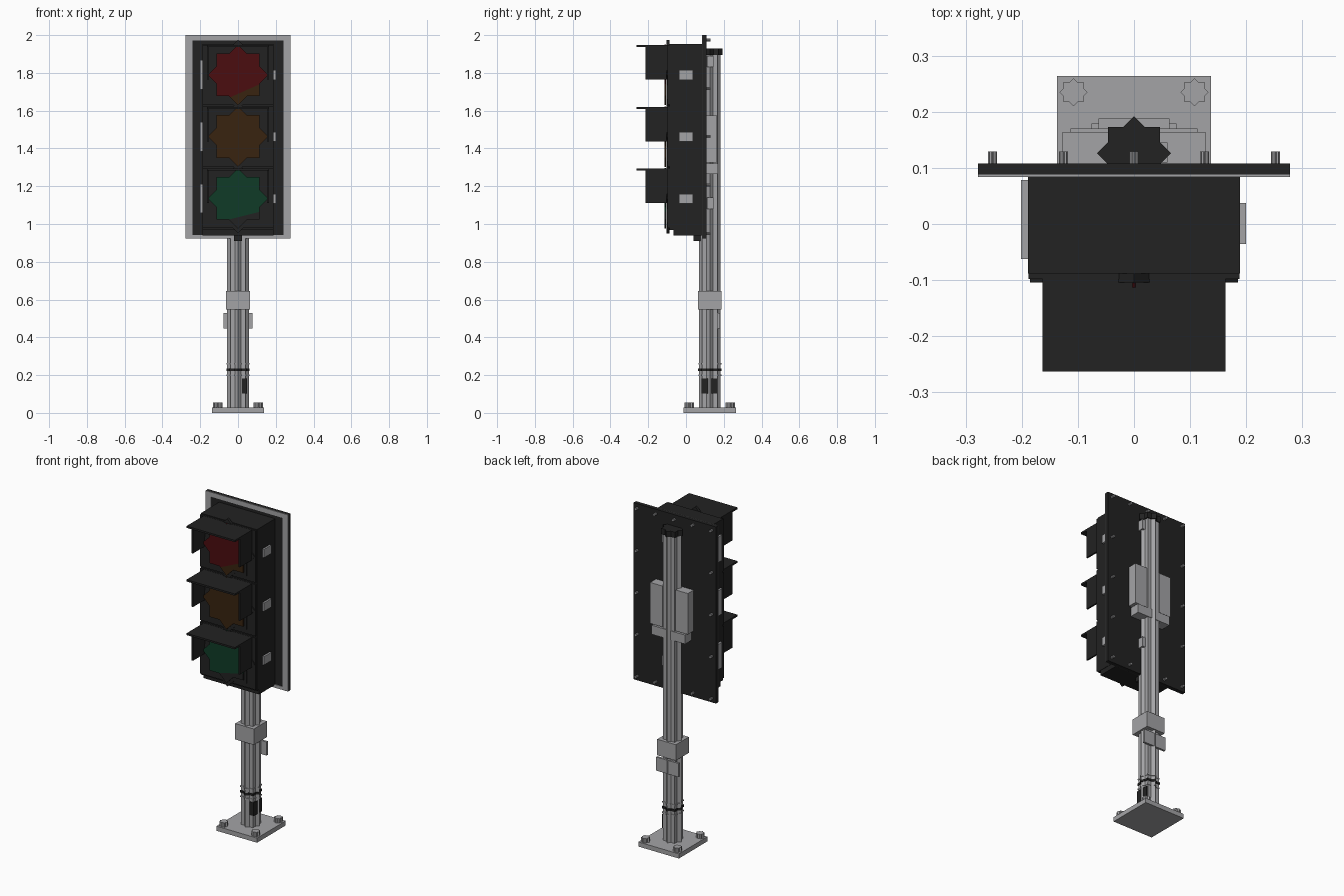
import bpy, bmesh, math
from mathutils import Vector, Matrix

if "Cube" in bpy.data.objects:
    bpy.data.objects.remove(bpy.data.objects["Cube"])


def material(name, rgb):
    m = bpy.data.materials.new(name)
    m.use_nodes = True
    m.diffuse_color = (*rgb, 1)
    bsdf = next(n for n in m.node_tree.nodes if n.type == 'BSDF_PRINCIPLED')
    bsdf.inputs["Base Color"].default_value = (*rgb, 1)
    return m


BLACK = material("black housing", (0.016, 0.016, 0.016))
GREY = material("galvanised grey", (0.37, 0.37, 0.38))
RED = material("dark red lens", (0.07, 0.004, 0.005))
AMBER = material("dark amber lens", (0.04, 0.017, 0.005))
GREEN = material("dark green lens", (0.005, 0.044, 0.02))


def finish(name, bm, *mats):
    bmesh.ops.recalc_face_normals(bm, faces=bm.faces)
    me = bpy.data.meshes.new(name)
    bm.to_mesh(me)
    bm.free()
    for m in mats:
        me.materials.append(m)
    ob = bpy.data.objects.new(name, me)
    bpy.context.collection.objects.link(ob)
    return ob


def add_box(bm, x, y, z):
    size = Vector((x[1] - x[0], y[1] - y[0], z[1] - z[0]))
    mid = Vector((x[0] + x[1], y[0] + y[1], z[0] + z[1])) / 2
    bmesh.ops.create_cube(bm, size=1, matrix=Matrix.Translation(mid) @ Matrix.Diagonal((*size, 1)))


def boxes(name, mat, *extents):
    bm = bmesh.new()
    for e in extents:
        add_box(bm, *e)
    return finish(name, bm, mat)


def add_star(bm, r, depth, centre, axis):
    """Eight-pointed prism (two overlapped squares) extruded along +z or -y."""
    inner = r * math.cos(math.pi / 4) / math.cos(math.pi / 8)
    verts = []
    for i in range(16):
        a, q = i * math.pi / 8, inner if i % 2 else r
        u, v = q * math.cos(a), q * math.sin(a)
        verts.append(bm.verts.new(Vector(centre) + Vector((u, v, 0) if axis == 'z' else (u, 0, v))))
    face = bm.faces.new(verts)
    ext = bmesh.ops.extrude_face_region(bm, geom=[face])
    move = Vector((0, 0, depth)) if axis == 'z' else Vector((0, -depth, 0))
    bmesh.ops.translate(bm, verts=[g for g in ext['geom'] if isinstance(g, bmesh.types.BMVert)], vec=move)


def star(name, mat, r, depth, centre, axis='z'):
    bm = bmesh.new()
    add_star(bm, r, depth, centre, axis)
    return finish(name, bm, mat)


def lens(name, z, main, other=None, cut=None):
    """Star lens; faces below an optional slanted cut take the second colour."""
    bm = bmesh.new()
    add_star(bm, 0.16, 0.008, (0, -0.105, z), 'y')
    if cut:
        (x0, h0), (x1, h1) = cut
        point, normal = Vector((x0, 0, z + h0)), Vector((h0 - h1, 0, x1 - x0))
        bmesh.ops.bisect_plane(bm, geom=bm.verts[:] + bm.edges[:] + bm.faces[:],
                               plane_co=point, plane_no=normal)
        for f in bm.faces:
            f.material_index = int((f.calc_center_median() - point).dot(normal) < 0)
    finish(name, bm, main, *([other] if other else []))


PY = 0.126  # pole centre in y

# Base plate with star-headed anchor bolts
boxes("base_plate", GREY, ((-0.137, 0.137), (PY - 0.138, PY + 0.138), (0, 0.028)))
bm = bmesh.new()
for sx in (-1, 1):
    for sy in (-1, 1):
        add_star(bm, 0.025, 0.028, (sx * 0.108, PY + sy * 0.109, 0.027), 'z')
finish("anchor_bolts", bm, GREY)

# Fluted pole, bands, cap and fittings
star("pole", GREY, 0.057, 1.87, (0, PY, 0.027))
star("pole_cap", BLACK, 0.066, 0.035, (0, PY, 1.895))
star("black_band", BLACK, 0.062, 0.014, (0, PY, 0.222))
for name, z in (("lower_band", 0.195), ("upper_band", 0.257)):
    star(name, GREY, 0.061, 0.008, (0, PY, z))
boxes("pole_collar", GREY, ((-0.063, 0.063), (PY - 0.063, PY + 0.062), (0.548, 0.645)))
boxes("pole_plate", GREY, ((-0.076, 0.076), (0.166, 0.179), (0.447, 0.53)))
boxes("access_door", BLACK, ((0.02, 0.048), (0.083, 0.165), (0.102, 0.183)))
boxes("pole_clips", GREY, *[((0.04, 0.06), (0.11, 0.145), (z, z + 0.06)) for z in (1.08, 1.83)])

# Control boxes and bracket behind the back plate
boxes("control_boxes", GREY, *[((min(s * 0.045, s * 0.127), max(s * 0.045, s * 0.127)),
                               (0.105, 0.164), (1.325, 1.575)) for s in (-1, 1)])
boxes("mount_bracket", GREY, ((-0.113, 0.113), (0.105, 0.17), (1.265, 1.32)))

# Back plate with a pale border on its front
boxes("back_plate", BLACK, ((-0.278, 0.278), (0.088, 0.108), (0.923, 2.0)))
F = (0.084, 0.088)
boxes("back_plate_border", GREY,
      ((-0.278, -0.242), F, (0.923, 2.0)), ((0.242, 0.278), F, (0.923, 2.0)),
      ((-0.242, 0.242), F, (1.972, 2.0)), ((-0.242, 0.242), F, (0.923, 0.943)))

# Rivets around the rim of the back plate
bm = bmesh.new()
rows = [0.95 + i * 0.256 for i in range(5)]
spots = [(s * 0.252, z) for s in (-1, 1) for z in rows]
spots += [(x, z) for x in (-0.126, 0, 0.126) for z in (rows[0], rows[-1])]
for x, z in spots:
    add_star(bm, 0.008, 0.022, (x, 0.129, z), 'y')
finish("rivets", bm, GREY)

# Signal housing
boxes("housing", BLACK, ((-0.189, 0.189), (-0.088, 0.088), (0.968, 1.952)))
boxes("housing_foot", BLACK, ((-0.187, 0.187), (-0.065, 0.088), (0.938, 0.968)))
boxes("cable_gland", BLACK, ((-0.022, 0.022), (0.04, 0.078), (0.91, 0.94)))

# Three signal sections: door, bezel, visor and side hinges
centres = (1.79, 1.463, 1.136)
for part, z in zip(("top", "middle", "bottom"), centres):
    boxes(part + "_door", BLACK, ((-0.188, 0.188), (-0.098, -0.088), (z - 0.158, z + 0.158)))
    star(part + "_bezel", BLACK, 0.185, 0.016, (0, -0.088, z), 'y')
    boxes(part + "_visor", BLACK,
          ((-0.163, 0.163), (-0.263, -0.095), (z + 0.146, z + 0.157)),
          ((-0.163, -0.153), (-0.215, -0.095), (z - 0.026, z + 0.146)),
          ((0.153, 0.163), (-0.215, -0.095), (z - 0.026, z + 0.146)))
    boxes(part + "_latch", GREY, ((0.185, 0.2), (-0.036, 0.037), (z - 0.027, z + 0.024)))
    boxes(part + "_hinge", GREY, ((-0.201, -0.185), (-0.062, 0.078), (z - 0.078, z + 0.077)))

# Lenses
lens("red_lens", centres[0], RED, AMBER, ((-0.1, -0.145), (0.16, -0.03)))
lens("amber_lens", centres[1], AMBER)
lens("green_lens", centres[2], GREEN, BLACK, ((-0.12, -0.13), (0.16, -0.06)))
